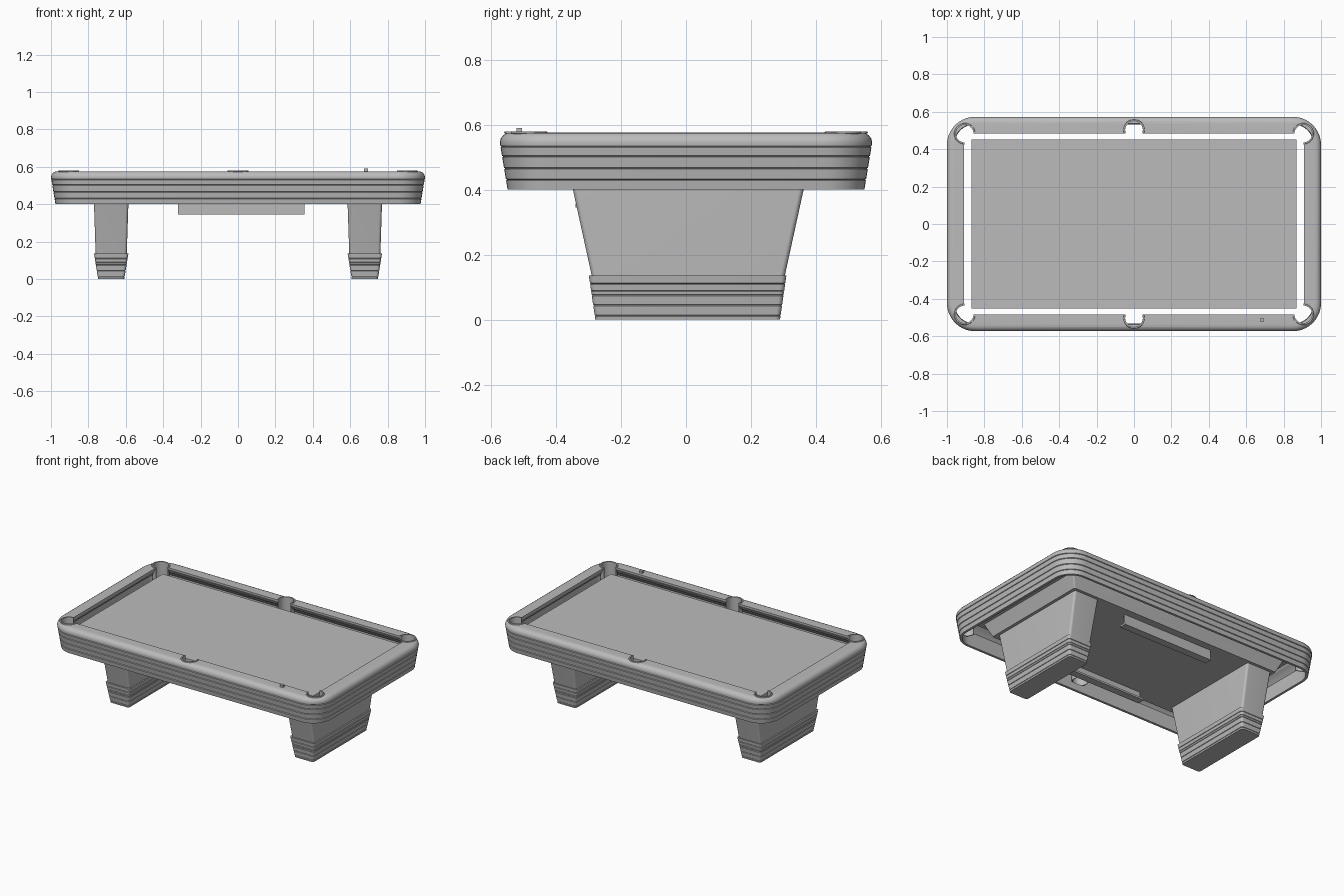
import bpy, bmesh
from math import radians, cos, sin, atan2, pi

if "Cube" in bpy.data.objects:
    bpy.data.objects.remove(bpy.data.objects["Cube"])

gray = bpy.data.materials.new("plain gray")
gray.use_nodes = True
gray.diffuse_color = (0.5, 0.5, 0.5, 1)
gray.node_tree.nodes["Principled BSDF"].inputs["Base Color"].default_value = (0.5, 0.5, 0.5, 1)


def finish(bm, name):
    bmesh.ops.recalc_face_normals(bm, faces=bm.faces)
    mesh = bpy.data.meshes.new(name)
    bm.to_mesh(mesh)
    bm.free()
    mesh.materials.append(gray)
    obj = bpy.data.objects.new(name, mesh)
    bpy.context.collection.objects.link(obj)
    return obj


def smooth(obj):
    bpy.ops.object.select_all(action='DESELECT')
    obj.select_set(True)
    bpy.context.view_layer.objects.active = obj
    bpy.ops.object.shade_smooth_by_angle(angle=radians(30))


def rounded_rect(hx, hy, r, steps=10):
    pts = []
    for k, (sx, sy) in enumerate([(1, 1), (-1, 1), (-1, -1), (1, -1)]):
        for i in range(steps + 1):
            a = pi / 2 * (k + i / steps)
            pts.append((sx * (hx - r) + r * cos(a), sy * (hy - r) + r * sin(a)))
    return pts


def loft(name, rings, cx=0, cy=0, loop=False):
    """Skin a stack of (half x, half y, radius, z) rounded rectangles."""
    bm = bmesh.new()
    rows = [[bm.verts.new((cx + x, cy + y, z)) for x, y in rounded_rect(hx, hy, r)]
            for hx, hy, r, z in rings]
    pairs = list(zip(rows, rows[1:]))
    if loop:
        pairs.append((rows[-1], rows[0]))
    else:
        bm.faces.new(rows[0])
        bm.faces.new(rows[-1])
    for a, b in pairs:
        n = len(a)
        for i in range(n):
            j = (i + 1) % n
            bm.faces.new((a[i], a[j], b[j], b[i]))
    obj = finish(bm, name)
    smooth(obj)
    return obj


def box(name, lo, hi):
    bm = bmesh.new()
    bmesh.ops.create_cube(bm, size=1)
    for v in bm.verts:
        v.co = [(a + b) / 2 + c * (b - a) for a, b, c in zip(lo, hi, v.co)]
    return finish(bm, name)


def grooved(z0, d0, z1, d1, levels, depth=0.004, half=0.0025):
    """Straight (inset, z) profile with small V grooves at the given heights."""
    inset = lambda z: d0 + (d1 - d0) * (z - z0) / (z1 - z0)
    out = [(d0, z0)]
    for z in levels:
        out += [(inset(z - half), z - half), (inset(z) + depth, z), (inset(z + half), z + half)]
    return out + [(d1, z1)]


# Rail and apron: one closed profile swept round the table
profile = grooved(0.40, 0.024, 0.545, 0.0, [0.43, 0.465, 0.502, 0.532])
profile += [(0.003, 0.557), (0.011, 0.568), (0.022, 0.5735), (0.035, 0.575),
            (0.09, 0.575), (0.09, 0.565), (0.072, 0.535), (0.05, 0.52), (0.034, 0.50), (0.04, 0.40)]
rail = loft("rail_frame",
            [(1 - d, 0.573 - d, 0.02 if d > 0.07 else 0.15 - d, z) for d, z in profile], loop=True)

# Pocket positions: corners and side middles
pockets = [(sx * 0.905, sy * 0.483) for sx in (-1, 1) for sy in (-1, 1)]
pockets += [(0, sy * 0.503) for sy in (-1, 1)]

# Cut the pocket openings
bm = bmesh.new()
for x, y in pockets:
    made = bmesh.ops.create_cone(bm, cap_ends=True, segments=40, radius1=0.051, radius2=0.051, depth=0.25)
    bmesh.ops.translate(bm, verts=made["verts"], vec=(x, y, 0.575))
cutter = finish(bm, "pocket_cutter")
cutter.hide_render = True
mod = rail.modifiers.new("pockets", 'BOOLEAN')
mod.operation = 'DIFFERENCE'
mod.solver = 'EXACT'
mod.object = cutter
bpy.context.view_layer.objects.active = rail
bpy.ops.object.modifier_apply(modifier=mod.name)
bpy.data.objects.remove(cutter)
smooth(rail)

# Pocket liners: open curved walls with a slightly raised rim
for x, y in pockets:
    corner = abs(x) > 0.1
    mid = atan2(y / abs(y), x / abs(x) if corner else 0)
    span = radians(270 if corner else 222)
    bm = bmesh.new()
    section = [(0.047, 0.45), (0.052, 0.45), (0.052, 0.572), (0.057, 0.574), (0.055, 0.579), (0.047, 0.579)]
    rows = []
    for i in range(29):
        a = mid + span * (i / 28 - 0.5)
        rows.append([bm.verts.new((x + r * cos(a), y + r * sin(a), z)) for r, z in section])
    for a, b in zip(rows, rows[1:]):
        for i in range(len(section)):
            j = (i + 1) % len(section)
            bm.faces.new((a[i], a[j], b[j], b[i]))
    bm.faces.new(rows[0])
    bm.faces.new(rows[-1])
    smooth(finish(bm, "corner_pocket" if corner else "side_pocket"))

# Playing bed and the tapered underframe beneath it
box("playing_bed", (-0.87, -0.453, 0.50), (0.87, 0.453, 0.54))
loft("underframe", [(0.79, 0.385, 0.01, 0.415), (0.83, 0.42, 0.01, 0.50)])

# Legs: plain tapered column over a grooved base
for side, s in (("left", 1), ("right", -1)):
    loft(side + "_leg", [(0.083, 0.296, 0.015, 0.13), (0.092, 0.355, 0.015, 0.40),
                         (0.092, 0.36, 0.015, 0.42)], s * 0.678, 0.007)
    base = grooved(0.0, 0.022, 0.136, 0.0, [0.012, 0.044, 0.075, 0.088, 0.11], 0.003, 0.002)
    loft(side + "_leg_base", [(0.092 - d, 0.304 - d * 0.9, 0.015, z) for d, z in base],
         s * 0.678, 0.005)

# Hanging shelf channels below the frame, front and back
for side, s in (("front", -1), ("back", 1)):
    y0, y1 = sorted((s * 0.29, s * 0.34))
    box(side + "_shelf", (-0.32, y0, 0.345), (0.355, y1, 0.357))
    y0, y1 = sorted((s * 0.325, s * 0.335))
    box(side + "_shelf_web", (-0.32, y0, 0.355), (0.355, y1, 0.43))

# Chalk block resting on the front rail
box("chalk", (0.675, -0.522, 0.574), (0.695, -0.504, 0.59))
